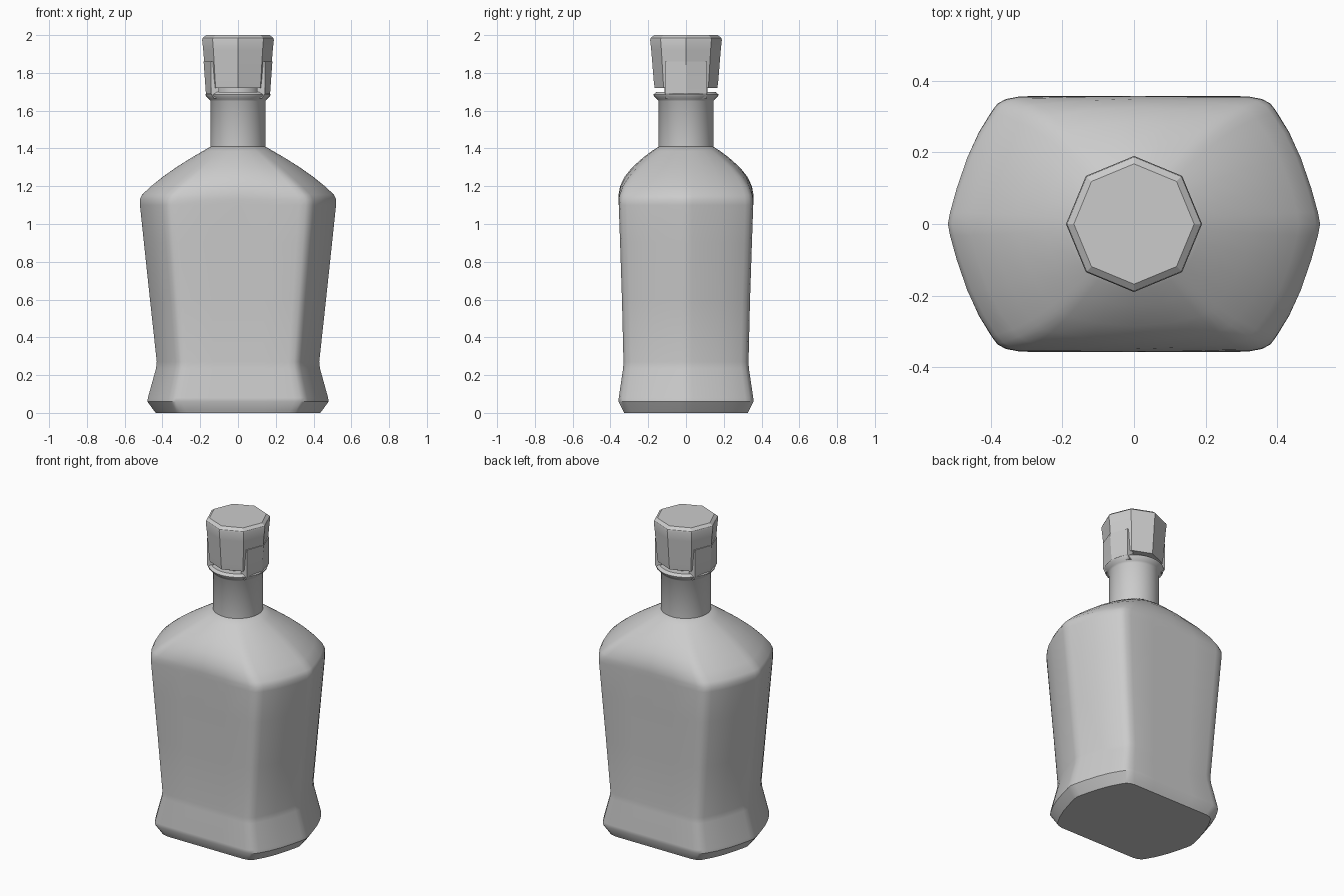
import bpy, bmesh, math

if "Cube" in bpy.data.objects:
    bpy.data.objects.remove(bpy.data.objects["Cube"])

def loft(name, rings, angle=35):
    """Skin a stack of equal-length point rings and cap both ends."""
    bm = bmesh.new()
    loops = [[bm.verts.new(p) for p in r] for r in rings]
    n = len(loops[0])
    for a, b in zip(loops, loops[1:]):
        for i in range(n):
            j = (i + 1) % n
            bm.faces.new((a[i], a[j], b[j], b[i]))
    bm.faces.new(loops[0][::-1])
    bm.faces.new(loops[-1])
    bmesh.ops.recalc_face_normals(bm, faces=bm.faces)
    me = bpy.data.meshes.new(name)
    bm.to_mesh(me)
    bm.free()
    ob = bpy.data.objects.new(name, me)
    bpy.context.collection.objects.link(ob)
    bpy.ops.object.select_all(action='DESELECT')
    bpy.context.view_layer.objects.active = ob
    ob.select_set(True)
    bpy.ops.object.shade_smooth_by_angle(angle=math.radians(angle))
    return ob

def circle(r, z, n):
    return [(r * math.cos(2 * math.pi * i / n), r * math.sin(2 * math.pi * i / n), z)
            for i in range(n)]

# Rounded six-sided cross-section: one quarter, mirrored to all four
quarter = [(1, 0), (.988, .09), (.952, .28), (.897, .52), (.835, .72), (.768, .88),
           (.735, .945), (.69, .98), (.62, 1), (.3, 1), (0, 1)]
half = quarter + [(-u, v) for u, v in quarter[-2::-1]]
section = half + [(u, -v) for u, v in half[-2:0:-1]]

def body_ring(z, ax, by, blend):
    pts = []
    for u, v in section:
        d = math.hypot(u, v)
        k = 1 - blend + blend / d
        pts.append((u * k * ax, v * k * by, z))
    return pts

# Body: height, half width, half depth, roundness
profile = [(0, .435, .328, 0), (.012, .445, .333, 0), (.06, .48, .357, 0), (.08, .477, .356, 0),
           (.235, .434, .333, 0), (.27, .43, .331, 0), (.6, .466, .339, 0), (.9, .498, .349, 0),
           (1.1, .519, .356, 0), (1.13, .52, .357, .04), (1.155, .508, .357, .12),
           (1.2, .46, .349, .28), (1.25, .398, .325, .46), (1.3, .327, .285, .64),
           (1.35, .248, .229, .82), (1.385, .188, .183, .94), (1.41, .145, .145, 1)]
loft("bottle_body", [body_ring(*p) for p in profile])

# Round neck with flared collar and the narrow cork above it
neck = [(.145, 1.39), (.145, 1.65), (.152, 1.66), (.17, 1.678), (.172, 1.686),
        (.155, 1.7), (.115, 1.7), (.115, 1.74)]
loft("neck_and_collar", [circle(r, z, 48) for r, z in neck])

# Eight-sided stopper
stopper = [(.166, 1.72), (.171, 1.76), (.184, 1.92), (.19, 1.975), (.187, 1.985), (.168, 2.0)]
loft("stopper", [circle(r, z, 8) for r, z in stopper], 25)

# Side straps joining stopper to collar
strap_levels = [(.152, .126, 1.665), (.17, .142, 1.69), (.172, .142, 1.72), (.182, .142, 1.86)]
for side, label in ((1, "right"), (-1, "left")):
    loft("stopper_strap_" + label,
         [[(side * x, y, z) for x, y in ((.1, -.11), (e, -.11), (m, 0), (e, .11), (.1, .11))]
          for m, e, z in strap_levels], 20)
